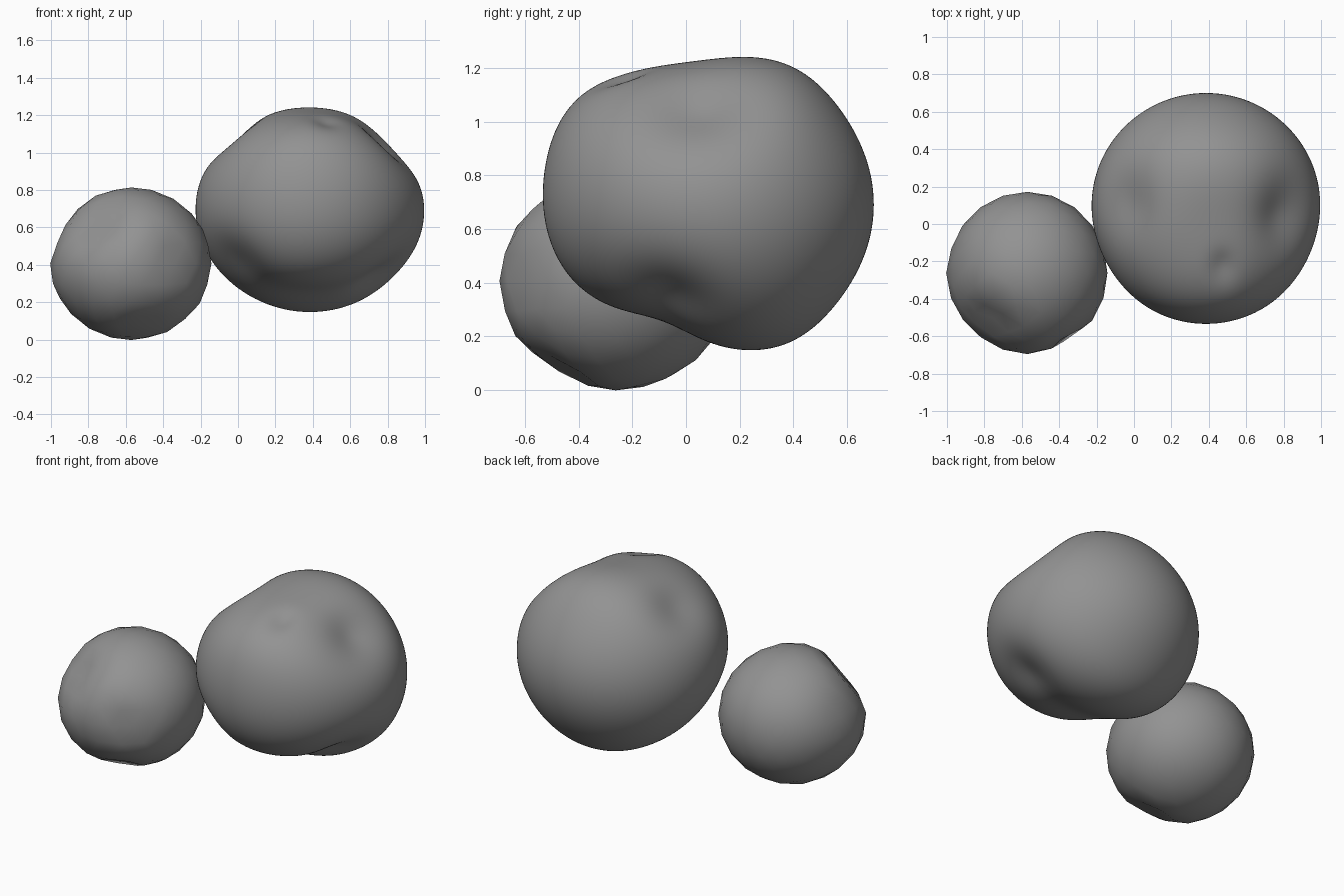
import bpy, bmesh, math
from mathutils import Vector

grey = bpy.data.materials.new("stone grey")
grey.diffuse_color = (0.29, 0.29, 0.29, 1)


def boulder(name, centre, radii, detail, dents):
    """Ellipsoid pushed in (depth > 0) or out (depth < 0) around soft spots."""
    bm = bmesh.new()
    bmesh.ops.create_icosphere(bm, subdivisions=detail, radius=1)
    for v in bm.verts:
        p = Vector([v.co[i] * radii[i] for i in range(3)])
        push = 0
        for spot, width, depth in dents:
            d = sum(((p[i] - spot[i]) / width[i]) ** 2 for i in range(3))
            push += depth * math.exp(-d / 2)
        v.co = p - p.normalized() * push + Vector(centre)
    me = bpy.data.meshes.new(name)
    bm.to_mesh(me)
    bm.free()
    ob = bpy.data.objects.new(name, me)
    bpy.context.collection.objects.link(ob)
    me.materials.append(grey)
    bpy.context.view_layer.objects.active = ob
    ob.select_set(True)
    bpy.ops.object.shade_smooth_by_angle(angle=math.radians(40))
    ob.select_set(False)
    return ob


# Large boulder: spot offsets are relative to its centre
boulder("large_boulder", (0.385, 0.085, 0.69), (0.615, 0.615, 0.56), 6, [
    ((0.00, -0.22, -0.50), (0.38, 0.19, 0.30), 0.10),    # valley under the front
    ((0.42, -0.14, -0.38), (0.13, 0.13, 0.13), 0.05),    # lower right hollow
    ((-0.38, -0.30, -0.26), (0.12, 0.14, 0.12), 0.04),   # lower left hollow
    ((0.43, -0.04, 0.37), (0.13, 0.15, 0.15), 0.08),     # upper right hollow
    ((-0.42, 0.02, 0.40), (0.12, 0.14, 0.12), 0.05),     # upper left hollow
    ((0.00, -0.48, 0.35), (0.30, 0.14, 0.20), -0.04),    # front brow
    ((0.05, 0.30, 0.48), (0.35, 0.15, 0.20), -0.03),     # rear shoulder
    ((0.00, 0.30, -0.50), (0.30, 0.14, 0.20), -0.025),   # rear underside swell
    ((0.05, -0.08, 0.55), (0.20, 0.16, 0.15), 0.025),    # flat crown
    ((0.09, -0.32, 0.48), (0.05, 0.06, 0.08), 0.025),    # chipped crown
])

# Small boulder, with coarser facets
boulder("small_boulder", (-0.57, -0.262, 0.406), (0.428, 0.434, 0.408), 3, [
    ((-0.20, -0.27, 0.22), (0.10, 0.10, 0.11), 0.085),   # upper left groove
    ((-0.42, -0.04, -0.06), (0.06, 0.06, 0.06), -0.015), # left tip
    ((-0.37, 0.02, 0.17), (0.07, 0.15, 0.08), 0.015),    # flat above the tip
    ((0.21, -0.37, 0.03), (0.045, 0.05, 0.05), 0.07),    # front chip
    ((0.07, -0.22, -0.34), (0.08, 0.07, 0.08), 0.05),    # underside chip
])
